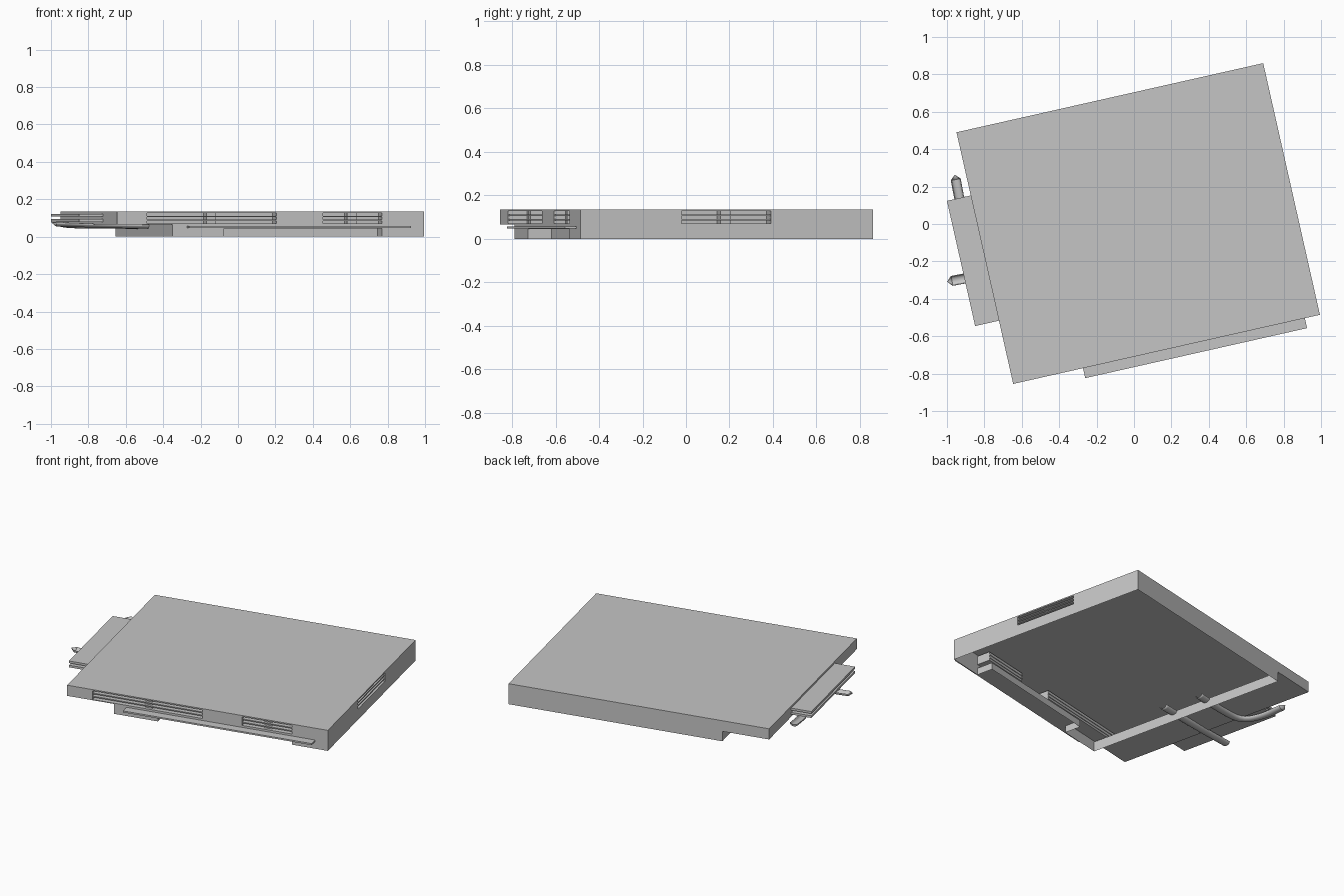
import bpy, bmesh, math
from mathutils import Matrix, Vector

cube = bpy.data.objects.get("Cube")
if cube:
    bpy.data.objects.remove(cube, do_unlink=True)

# One plain grey for the whole building
GREY = (0.56, 0.56, 0.56, 1)
mat = bpy.data.materials.new("light_grey")
mat.use_nodes = True
mat.diffuse_color = GREY
mat.node_tree.nodes["Principled BSDF"].inputs["Base Color"].default_value = GREY

# The plan is turned slightly on the site
PLACE = Matrix.Translation((0.0225, 0.0025, 0)) @ Matrix.Rotation(math.radians(12.7), 4, 'Z')
HX, HY, TOP, STEP = 0.8405, 0.6895, 0.135, 0.065
DEPTH = 0.09


def make(name, bm):
    bmesh.ops.recalc_face_normals(bm, faces=bm.faces)
    mesh = bpy.data.meshes.new(name)
    bm.to_mesh(mesh)
    bm.free()
    mesh.materials.append(mat)
    ob = bpy.data.objects.new(name, mesh)
    ob.matrix_world = PLACE
    bpy.context.collection.objects.link(ob)
    return ob


def box(name, x, y, z):
    bm = bmesh.new()
    bmesh.ops.create_cube(bm, size=1)
    for v in bm.verts:
        for i, (lo, hi) in enumerate((x, y, z)):
            v.co[i] = hi if v.co[i] > 0 else lo
    return make(name, bm)


# Main hall: stepped profile with the upper level overhanging on the right
bm = bmesh.new()
step_x = -HX + 0.302
profile = [(step_x, 0), (HX, 0), (HX, TOP), (-HX, TOP), (-HX, STEP), (step_x, STEP)]
face = bm.faces.new([bm.verts.new((x, -HY, z)) for x, z in profile])
out = bmesh.ops.extrude_face_region(bm, geom=[face])["geom"]
bmesh.ops.translate(bm, verts=[g for g in out if isinstance(g, bmesh.types.BMVert)], vec=(0, 2 * HY, 0))
hall = make("main_hall", bm)

# Recesses: two front windows, one side window, and the entrance
WZ = (0.07, 0.127)
front_windows = [(-0.676, 0.032), (0.288, 0.611)]
side_window = (-0.213, 0.208)
cutters = [box("window_cutter", w, (-HY - 0.1, -HY + DEPTH), WZ) for w in front_windows]
cutters.append(box("side_window_cutter", (HX - DEPTH, HX + 0.1), side_window, WZ))
cutters.append(box("entrance_cutter", (-0.255, 0.611), (-HY - 0.1, -HY + 0.11), (-0.1, 0.045)))
for c in cutters:
    mod = hall.modifiers.new("recess", 'BOOLEAN')
    mod.operation, mod.solver, mod.object = 'DIFFERENCE', 'EXACT', c
bpy.context.view_layer.update()
cut_mesh = bpy.data.meshes.new_from_object(hall.evaluated_get(bpy.context.evaluated_depsgraph_get()))
hall.modifiers.clear()
hall.data = cut_mesh
for c in cutters:
    bpy.data.objects.remove(c, do_unlink=True)

# The hall is an open shell underneath
bm = bmesh.new()
bm.from_mesh(cut_mesh)
ground = [f for f in bm.faces if all(abs(v.co.z) < 1e-4 for v in f.verts)]
bmesh.ops.delete(bm, geom=ground, context='FACES')
bm.to_mesh(cut_mesh)
bm.free()

# Horizontal slats and a central pillar in every window
BARS = [(0.084, 0.091), (0.105, 0.112)]
for w in front_windows:
    mid = sum(w) / 2
    for z in BARS:
        box("front_window_slat", w, (-HY + 0.003, -HY + DEPTH + 0.004), z)
    box("front_window_pillar", (mid - 0.025, mid + 0.025), (-HY + 0.02, -HY + DEPTH), WZ)
for z in BARS:
    box("side_window_slat", (HX - DEPTH - 0.004, HX - 0.003), side_window, z)
box("side_window_pillar", (HX - DEPTH, HX - 0.02), (-0.025, 0.025), WZ)

# Canopy over the entrance and the double balcony slab
box("entrance_canopy", (-0.458, 0.758), (-0.744, -HY), (0.047, 0.057))
for z in [(0.08, 0.094), (0.108, 0.122)]:
    box("balcony_slab", (-0.971, -HX), (-0.343, 0.343), z)


# Open half-pipe chutes running out under the overhang
def chute(name, path, half_width=0.027, drop=0.02, sides=8):
    pts = [Vector(p) for p in path]
    # soften the path by corner cutting
    for _ in range(2):
        soft = [pts[0]]
        for a, b in zip(pts, pts[1:]):
            soft += [a.lerp(b, 0.25), a.lerp(b, 0.75)]
        pts = soft + [pts[-1]]
    bm = bmesh.new()
    rings = []
    for i, p in enumerate(pts):
        along = (pts[min(i + 1, len(pts) - 1)] - pts[max(i - 1, 0)]).normalized()
        across = along.cross(Vector((0, 0, 1))).normalized()
        ring = []
        for k in range(sides + 1):
            a = math.pi * k / sides
            offset = across * math.cos(a) * half_width - Vector((0, 0, drop * math.sin(a)))
            ring.append(bm.verts.new(p + offset))
        rings.append(ring)
    for r, s in zip(rings, rings[1:]):
        for k in range(sides):
            bm.faces.new((r[k], r[k + 1], s[k + 1], s[k]))
    # rounded tip closing the outer end
    tip = bm.verts.new(pts[-1] + along * 0.025)
    for k in range(sides):
        bm.faces.new((rings[-1][k], rings[-1][k + 1], tip))
    ob = make(name, bm)
    shell = ob.modifiers.new("thickness", 'SOLIDIFY')
    shell.thickness = 0.004
    bpy.ops.object.select_all(action='DESELECT')
    ob.select_set(True)
    bpy.context.view_layer.objects.active = ob
    bpy.ops.object.shade_smooth_by_angle()


chute("straight_chute", [(-0.44, -0.098, 0.062), (-0.75, -0.09, 0.066), (-1.04, -0.08, 0.076)])
chute("curved_chute", [(-0.465, 0.15, 0.062), (-0.7, 0.15, 0.063), (-0.86, 0.17, 0.064),
                       (-0.905, 0.3, 0.068), (-0.9, 0.445, 0.076)])
